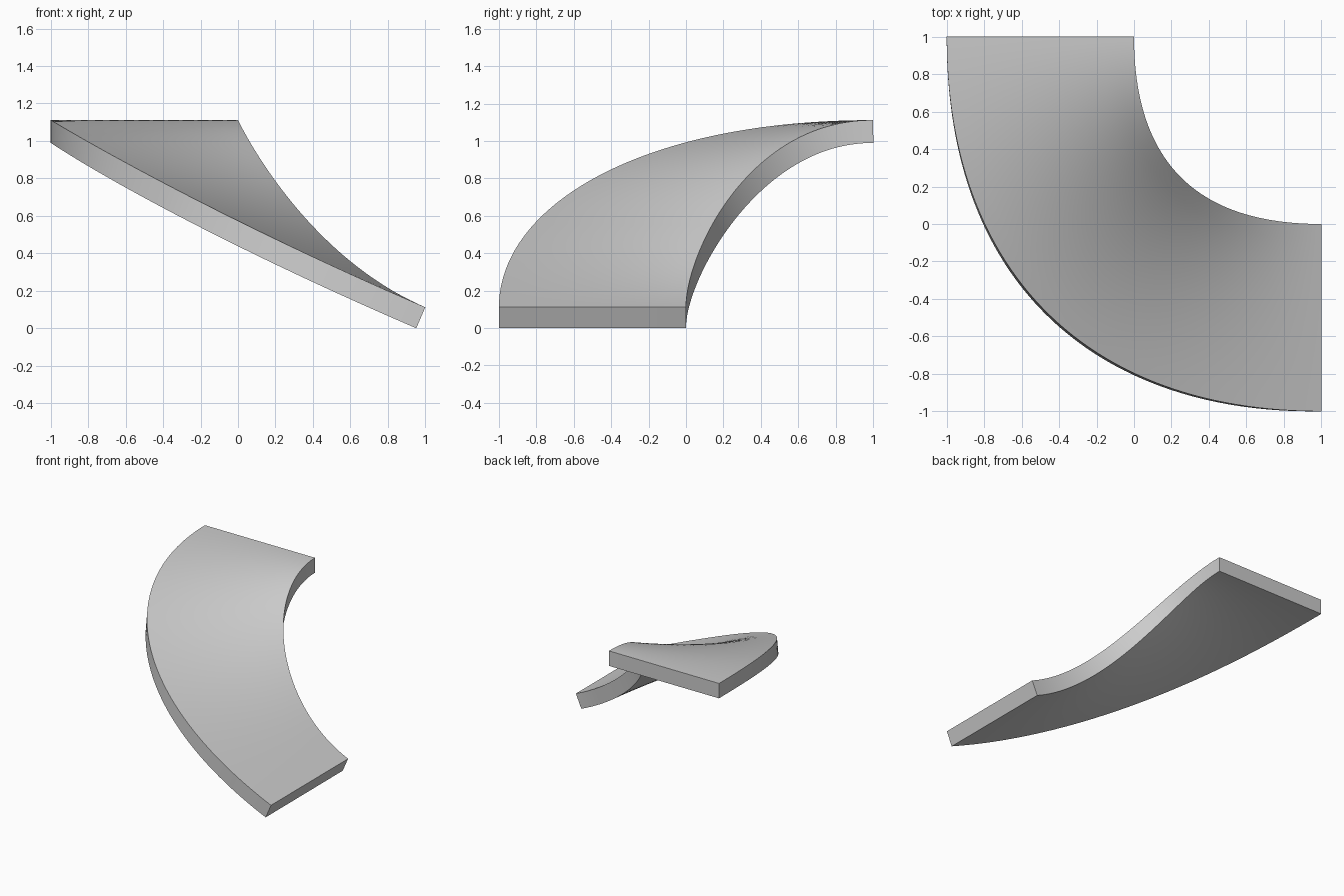
import bpy, bmesh
from mathutils import Vector

if "Cube" in bpy.data.objects:
    bpy.data.objects.remove(bpy.data.objects["Cube"])

THICK, LOW, RISE, SLOPE = 0.122, 0.112, 1.0, 0.43
STEPS, ACROSS = 72, 12


def rail(start, end, handle):
    """Cubic curve: leaves the top level heading -y, arrives heading +x and down."""
    p0 = Vector((*start, LOW + RISE))
    p3 = Vector((*end, LOW))
    p1 = p0 + Vector((0, -handle, 0))
    p2 = p3 + Vector((-handle, 0, SLOPE * handle))

    def point(t):
        s = 1 - t
        return p0 * s**3 + p1 * 3 * s * s * t + p2 * 3 * s * t * t + p3 * t**3
    return point


# Outer and inner edges of the turning ramp
outer = rail((-1, 1), (1, -1), 1.25)
inner = rail((0, 1), (1, 0), 0.667)

# Ruled top surface between the two edges
bm = bmesh.new()
rows = []
for i in range(STEPS + 1):
    a, b = outer(i / STEPS), inner(i / STEPS)
    rows.append([bm.verts.new(a.lerp(b, j / ACROSS)) for j in range(ACROSS + 1)])
for r, q in zip(rows, rows[1:]):
    for j in range(ACROSS):
        bm.faces.new((r[j], q[j], q[j + 1], r[j + 1]))
mesh = bpy.data.meshes.new("curved_ramp")
bm.to_mesh(mesh)
bm.free()
ramp = bpy.data.objects.new("curved_ramp", mesh)
bpy.context.collection.objects.link(ramp)

# Thickness below the top surface
solid = ramp.modifiers.new("thickness", 'SOLIDIFY')
solid.thickness = THICK
solid.offset = -1
bpy.context.view_layer.objects.active = ramp
ramp.select_set(True)
bpy.ops.object.modifier_apply(modifier=solid.name)
bpy.ops.object.shade_smooth_by_angle(angle=0.6)
